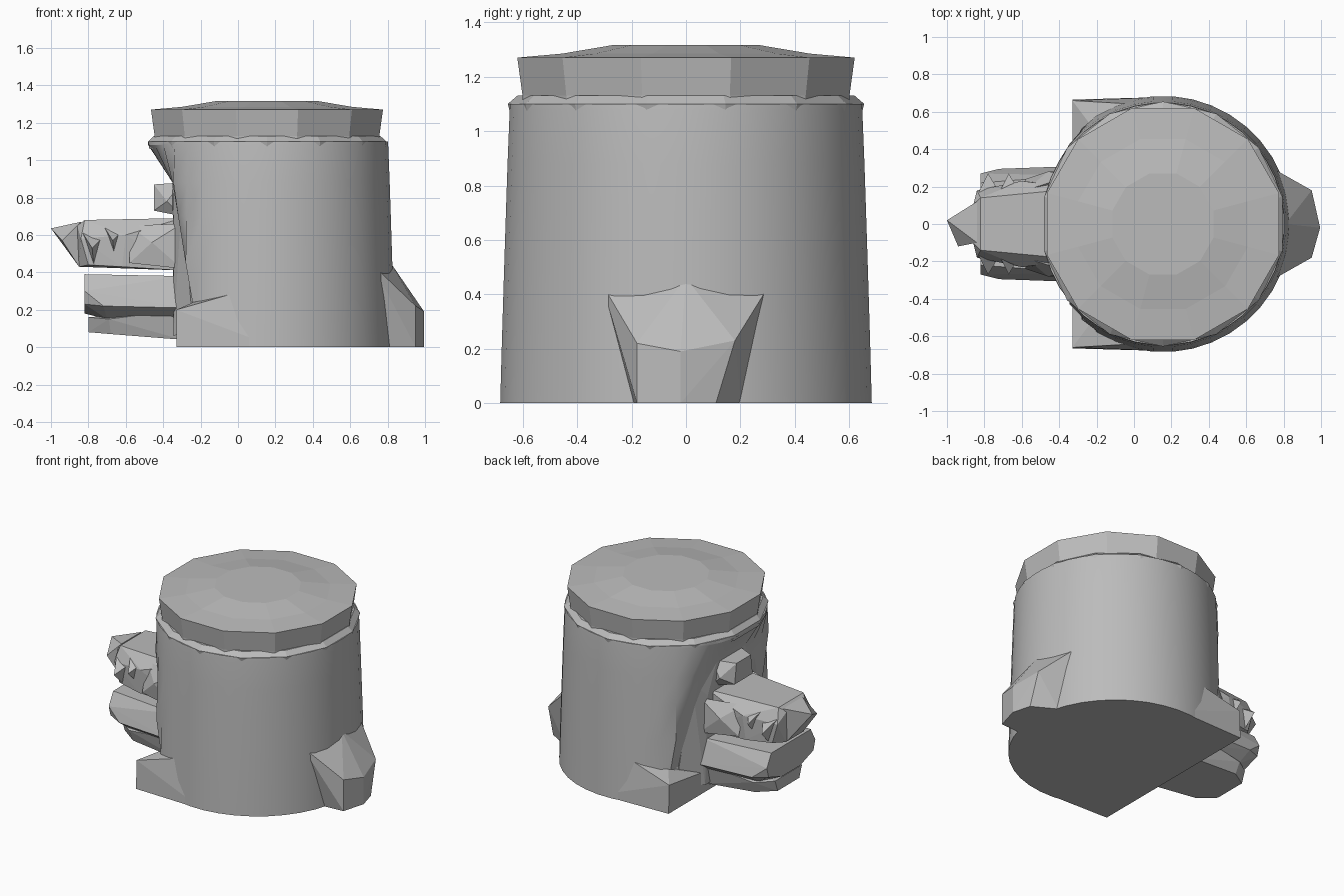
import bpy, bmesh, math

cube = bpy.data.objects.get("Cube")
if cube:
    bpy.data.objects.remove(cube)

grey = bpy.data.materials.new("stone grey")
grey.use_nodes = True
GREY = (0.5, 0.5, 0.5, 1)
grey.diffuse_color = GREY
grey.node_tree.nodes["Principled BSDF"].inputs["Base Color"].default_value = GREY
CX = 0.155


def finish(bm, name, smooth=False):
    bmesh.ops.recalc_face_normals(bm, faces=bm.faces[:])
    mesh = bpy.data.meshes.new(name)
    bm.to_mesh(mesh)
    bm.free()
    mesh.materials.append(grey)
    obj = bpy.data.objects.new(name, mesh)
    bpy.context.collection.objects.link(obj)
    if smooth:
        bpy.ops.object.select_all(action='DESELECT')
        obj.select_set(True)
        bpy.context.view_layer.objects.active = obj
        bpy.ops.object.shade_smooth_by_angle(angle=math.radians(25))
    return obj


def lathe(name, sides, rings, smooth):
    """Stack rings of (z, radius, lowest x) and close both ends."""
    bm = bmesh.new()
    loops = []
    for z, r, low_x in rings:
        loop = []
        for i in range(sides):
            a = math.tau * (i + 0.5) / sides
            loop.append(bm.verts.new((max(CX + r * math.cos(a), low_x), r * math.sin(a), z)))
        loops.append(loop)
    for a, b in zip(loops, loops[1:]):
        for i in range(sides):
            j = (i + 1) % sides
            bm.faces.new((a[i], a[j], b[j], b[i]))
    bm.faces.new(loops[0])
    bm.faces.new(loops[-1])
    return finish(bm, name, smooth)


def hull(name, points, mirror=False):
    """Faceted solid around the points, optionally mirrored across y."""
    bm = bmesh.new()
    if mirror:
        points = points + [(x, -y, z) for x, y, z in points if y]
    for p in points:
        bm.verts.new(p)
    out = bmesh.ops.convex_hull(bm, input=bm.verts[:])
    spare = {g for g in out["geom_interior"] + out["geom_unused"]
             if isinstance(g, bmesh.types.BMVert)}
    bmesh.ops.delete(bm, geom=list(spare), context='VERTS')
    return finish(bm, name)


# Trunk, cut back on the -x side
lathe("trunk", 40, [(0, 0.685, -0.33), (0.22, 0.679, -0.24), (0.45, 0.672, -0.28),
                    (0.7, 0.664, -0.32), (0.88, 0.658, -0.35), (1.08, 0.65, -0.48),
                    (1.1, 0.648, -0.48)], True)

# Ledge, twelve-sided rim and low domed top
lathe("ledge", 14, [(1.06, 0.645, -0.48), (1.1, 0.655, -0.48), (1.13, 0.62, -0.47)], False)
lathe("rim", 12, [(1.1, 0.622, -1), (1.13, 0.622, -1), (1.27, 0.642, -1),
                  (1.285, 0.47, -1), (1.316, 0.28, -1)], False)

# Root at +x
hull("side_root", [(0.72, -0.31, 0.44), (0.81, 0, 0.46), (0.72, 0.31, 0.44),
                   (0.95, -0.18, 0.22), (0.95, 0.18, 0.23), (0.995, -0.02, 0.19),
                   (0.95, -0.18, 0), (0.995, -0.02, 0), (0.96, 0.11, 0),
                   (0.8, 0.2, 0), (0.7, -0.2, 0), (0.6, 0, 0.3)])

# Corner roots at -x
for side, label in ((-1, "front"), (1, "back")):
    hull(label + "_corner_root",
         [(x, y * side, z) for x, y, z in
          [(-0.33, 0.665, 0), (-0.33, 0.66, 0.2), (-0.24, 0.54, 0.24),
           (0.02, 0.64, 0.3), (0.2, 0.68, 0), (-0.33, 0, 0), (-0.33, 0.3, 0.15)]])

# Wall plate joining the head to the trunk
hull("wall_plate", [(-0.24, 0.45, 0.1), (-0.345, 0.28, 0.06), (-0.345, 0.25, 0.68),
                    (-0.3, 0.36, 0.8), (-0.35, 0.15, 0.9), (-0.25, 0.3, 0.9)], True)

# Brow block
hull("brow", [(-0.3, 0.15, 0.7), (-0.3, 0.14, 0.88), (-0.45, 0.08, 0.87),
              (-0.45, 0.1, 0.73), (-0.38, 0.17, 0.78)], True)

# Upper jaw with cheeks and pointed nose
hull("upper_jaw", [(-0.3, 0.19, 0.69), (-0.82, 0.14, 0.68), (-0.86, 0.1, 0.65),
                   (-0.85, 0.1, 0.43), (-0.8, 0.18, 0.44), (-0.62, 0.22, 0.43),
                   (-0.3, 0.2, 0.41), (-0.84, 0.18, 0.58), (-0.6, 0.23, 0.6)], True)
hull("nose", [(-1, 0.02, 0.635), (-0.84, 0.12, 0.67), (-0.84, -0.1, 0.67),
              (-0.85, 0.09, 0.43), (-0.85, -0.09, 0.43), (-0.94, -0.12, 0.57)])
for side, label in ((-1, "front"), (1, "back")):
    def at(points):
        return [(x, y * side, z) for x, y, z in points]
    hull(label + "_cheek", at([(-0.3, 0.28, 0.42), (-0.58, 0.24, 0.45), (-0.46, 0.28, 0.56),
                               (-0.3, 0.27, 0.66), (-0.58, 0.18, 0.65), (-0.3, 0.1, 0.5)]))
    # Small spikes on the side of the jaw
    for x, z in ((-0.66, 0.57), (-0.77, 0.53)):
        hull(label + "_spike", at([(x - 0.06, 0.17, z + 0.08), (x + 0.05, 0.17, z + 0.06),
                                   (x, 0.17, z - 0.1), (x - 0.01, 0.27, z)]))

# Lower jaw: overhanging upper slab and narrower underside
hull("lower_jaw", [(-0.3, 0.26, 0.38), (-0.82, 0.22, 0.39), (-0.82, 0.27, 0.3),
                   (-0.72, 0.295, 0.22), (-0.82, 0.25, 0.23), (-0.3, 0.31, 0.21),
                   (-0.7, 0.2, 0.15), (-0.3, 0.22, 0.14), (-0.82, 0.1, 0.18)], True)
hull("chin", [(-0.3, 0.26, 0.2), (-0.69, 0.23, 0.15), (-0.8, 0.15, 0.16),
              (-0.8, 0.12, 0.08), (-0.68, 0.2, 0.07), (-0.3, 0.22, 0.04)], True)
